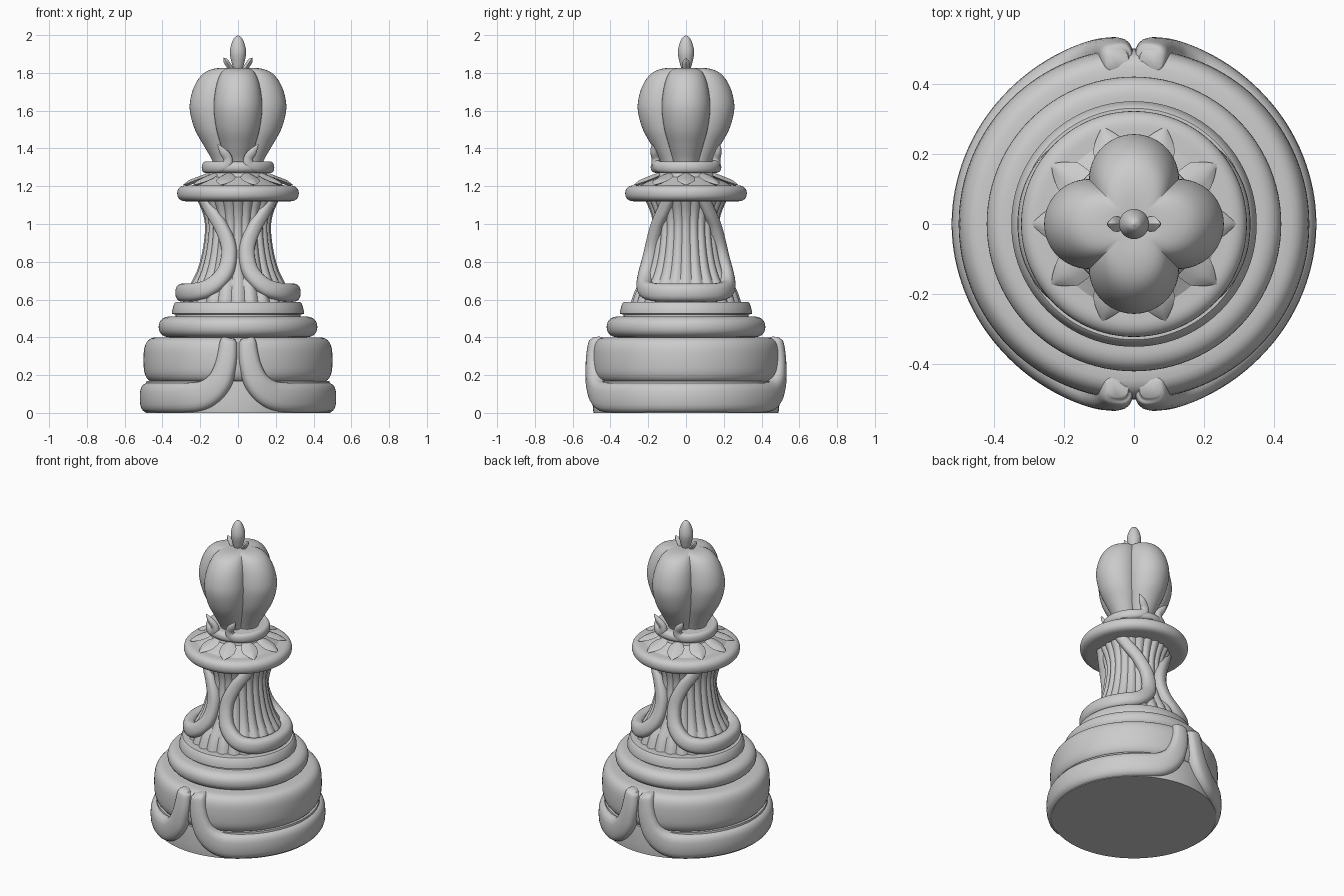
import bpy, bmesh
from math import sin, cos, pi, radians, copysign
from mathutils import Vector

if "Cube" in bpy.data.objects:
    bpy.data.objects.remove(bpy.data.objects["Cube"])


def make(name, verts, faces, angle=40):
    mesh = bpy.data.meshes.new(name)
    mesh.from_pydata([tuple(v) for v in verts], [], faces)
    bm = bmesh.new()
    bm.from_mesh(mesh)
    bmesh.ops.remove_doubles(bm, verts=bm.verts, dist=1e-5)
    bmesh.ops.recalc_face_normals(bm, faces=bm.faces)
    bm.to_mesh(mesh)
    bm.free()
    ob = bpy.data.objects.new(name, mesh)
    bpy.context.collection.objects.link(ob)
    bpy.ops.object.select_all(action='DESELECT')
    ob.select_set(True)
    bpy.context.view_layer.objects.active = ob
    bpy.ops.object.shade_smooth_by_angle(angle=radians(angle))
    return ob


def smooth(pts, n=6):
    """Catmull-Rom interpolation of tuples of any length."""
    p = [Vector(q) for q in pts]
    p = [p[0] * 2 - p[1]] + p + [p[-1] * 2 - p[-2]]
    out = []
    for i in range(1, len(p) - 2):
        a, b, c, d = p[i - 1:i + 3]
        for k in range(n):
            t = k / n
            out.append(b + (c - a) * (t / 2) + (a * 2 - b * 5 + c * 4 - d) * (t * t / 2)
                       + (b * 3 - a - c * 3 + d) * (t ** 3 / 2))
    return out + [p[-2]]


def power(v, p):
    return copysign(abs(v) ** (2 / p), v)


def lathe(name, prof, shape=lambda a, z: 1, n=96, angle=40):
    verts, faces = [], []
    for r, z in prof:
        for j in range(n):
            a = 2 * pi * j / n
            s = r * shape(a, z)
            verts.append((s * cos(a), s * sin(a), z))
    for i in range(len(prof) - 1):
        for j in range(n):
            k = (j + 1) % n
            faces.append((i * n + j, i * n + k, (i + 1) * n + k, (i + 1) * n + j))
    return make(name, verts, faces, angle)


def ring(name, r, z0, z1, depth, p=2.5):
    """Solid disc with a rounded rim."""
    prof = [(0, z0)]
    for i in range(17):
        t = -pi / 2 + pi * i / 16
        prof.append((r - depth + depth * power(cos(t), p) if 0 < i < 16 else r - depth,
                     (z0 + z1) / 2 + (z1 - z0) / 2 * power(sin(t), p)))
    return lathe(name, prof + [(0, z1)])


def strand(name, ctrl, p=2.5, n=20):
    """Band wrapped round the axis from front to back, on both sides.
    Control: degrees from the front, z, centre radius, half width, half depth."""
    ctrl = ctrl + [(180 - c[0],) + c[1:] for c in reversed(ctrl) if c[0] < 90]
    path = smooth(ctrl, 8)
    pos = [Vector((q[2] * sin(radians(q[0])), -q[2] * cos(radians(q[0])), q[1])) for q in path]
    for side, label in ((1, "right"), (-1, "left")):
        verts, faces = [], []
        m = len(pos)
        for i, (q, c) in enumerate(zip(path, pos)):
            tan = (pos[min(i + 1, m - 1)] - pos[max(i - 1, 0)]).normalized()
            out = Vector((c.x, c.y, 0)).normalized()
            wide = tan.cross(out).normalized()
            out = wide.cross(tan)
            for j in range(n):
                t = 2 * pi * j / n
                v = c + wide * q[3] * power(cos(t), p) + out * q[4] * power(sin(t), p)
                verts.append((v.x * side, v.y, max(v.z, 0)))
        for i in range(m - 1):
            for j in range(n):
                k = (j + 1) % n
                faces.append((i * n + j, i * n + k, (i + 1) * n + k, (i + 1) * n + j))
        faces += [tuple(range(n)), tuple(range((m - 1) * n, m * n))]
        make(f"{name}_{label}", verts, faces, 50)


# Stepped base
lathe("base_core", [(0, 0), (0.49, 0), (0.495, 0.05), (0.485, 0.17), (0, 0.17)])
ring("base_drum", 0.50, 0.16, 0.40, 0.08, 3)
ring("base_upper_ring", 0.42, 0.40, 0.51, 0.06, 2.2)
lathe("base_plinth", [(0, 0.50), (0.33, 0.50), (0.33, 0.52), (0.35, 0.525), (0.35, 0.535),
                      (0.338, 0.58), (0.33, 0.587), (0, 0.592)])
# Bottom bands that rise in pairs at front and back
strand("base_band", [(5.5, 0.397, 0.472, 0.03, 0.025), (6, 0.375, 0.472, 0.046, 0.046),
                     (6.5, 0.31, 0.478, 0.053, 0.052), (8, 0.24, 0.483, 0.058, 0.053),
                     (11.5, 0.165, 0.483, 0.066, 0.055), (18, 0.11, 0.48, 0.074, 0.055),
                     (27, 0.085, 0.475, 0.079, 0.055), (45, 0.08, 0.468, 0.08, 0.055),
                     (68, 0.08, 0.465, 0.08, 0.055), (90, 0.08, 0.465, 0.08, 0.055)], 2.8)

# Fluted stem
lathe("fluted_stem", smooth([(0.29, 0.58), (0.265, 0.65), (0.215, 0.75), (0.185, 0.86),
                             (0.172, 0.98), (0.185, 1.06), (0.215, 1.13)]),
      lambda a, z: 0.96 + 0.055 * abs(cos(12 * a)), n=240, angle=60)
# Bands sweeping down the stem and around its foot
strand("stem_band", [(64, 1.14, 0.20, 0.035, 0.03), (50, 1.07, 0.185, 0.035, 0.03),
                     (31, 0.99, 0.178, 0.037, 0.032), (17, 0.90, 0.183, 0.04, 0.036),
                     (14, 0.82, 0.198, 0.042, 0.038), (19, 0.735, 0.225, 0.045, 0.04),
                     (34, 0.665, 0.262, 0.047, 0.04), (52, 0.641, 0.285, 0.048, 0.04),
                     (72, 0.637, 0.292, 0.048, 0.04), (90, 0.637, 0.292, 0.048, 0.04)], 2.4)

# Collar with a ring of ten leaves
ring("collar", 0.322, 1.12, 1.205, 0.05, 2.3)
lathe("collar_cone", [(0, 1.19), (0.27, 1.19), (0.22, 1.215), (0.16, 1.25), (0.15, 1.28), (0, 1.28)])


def leaf(name, length, width, matrix_fn, lift=0.014):
    """Closed pointed leaf with a raised midrib."""
    verts, faces = [], []
    m, k = 10, 8
    outline = [(-1, 0), (-0.5, 0.7), (0, 1), (0.5, 0.7), (1, 0), (0.5, -0.6), (0, -1), (-0.5, -0.6)]
    for i in range(m + 1):
        u = i / m
        w = (1 - u ** 2.6) * (0.45 + 0.9 * sin(pi * min(u, 0.6) * 0.75))
        for a, b in outline:
            verts.append(matrix_fn(u * length, a * width * min(w, 1), b * lift * min(1, w * 1.5)))
    for i in range(m):
        for j in range(k):
            n = (j + 1) % k
            faces.append((i * k + j, i * k + n, (i + 1) * k + n, (i + 1) * k + j))
    faces.append(tuple(range(k)))
    make(name, verts, faces, 35)


for i in range(10):
    a = 2 * pi * i / 10

    def place(u, v, h, a=a):
        r = 0.145 + u
        z = 1.262 - 0.38 * u + h
        return (r * cos(a) - v * sin(a), r * sin(a) + v * cos(a), z)
    leaf(f"collar_leaf_{i + 1}", 0.147, 0.048, place)

# Neck ring with curling tips at front and back
ring("neck_ring", 0.187, 1.27, 1.33, 0.035, 2.3)
strand("neck_curl", [(31, 1.42, 0.207, 0.003, 0.004), (25, 1.385, 0.19, 0.02, 0.016),
                     (19, 1.35, 0.172, 0.025, 0.02), (20, 1.318, 0.168, 0.028, 0.022),
                     (32, 1.303, 0.168, 0.03, 0.024), (55, 1.30, 0.168, 0.031, 0.024),
                     (90, 1.30, 0.168, 0.031, 0.024)], 2.3)

# Four-lobed head
lathe("lobed_head", smooth([(0.12, 1.29), (0.138, 1.34), (0.178, 1.41), (0.228, 1.50), (0.255, 1.60),
                            (0.248, 1.68), (0.218, 1.755), (0.17, 1.806), (0.1, 1.826), (0, 1.824)]),
      lambda a, z: max(abs(cos(a)), abs(sin(a))), n=128, angle=45)

# Bud on top with two small side leaves
lathe("top_bud", smooth([(0, 1.80), (0.022, 1.82), (0.034, 1.855), (0.043, 1.905),
                         (0.036, 1.95), (0.02, 1.985), (0, 2.0)]), n=32, angle=60)
for s, label in ((1, "right"), (-1, "left")):
    leaf(f"bud_leaf_{label}", 0.075, 0.022,
         lambda u, v, h, s=s: (s * (0.03 + 0.62 * u + h * 0.8), v, 1.81 + u * 0.95 - h * 0.5), 0.015)
